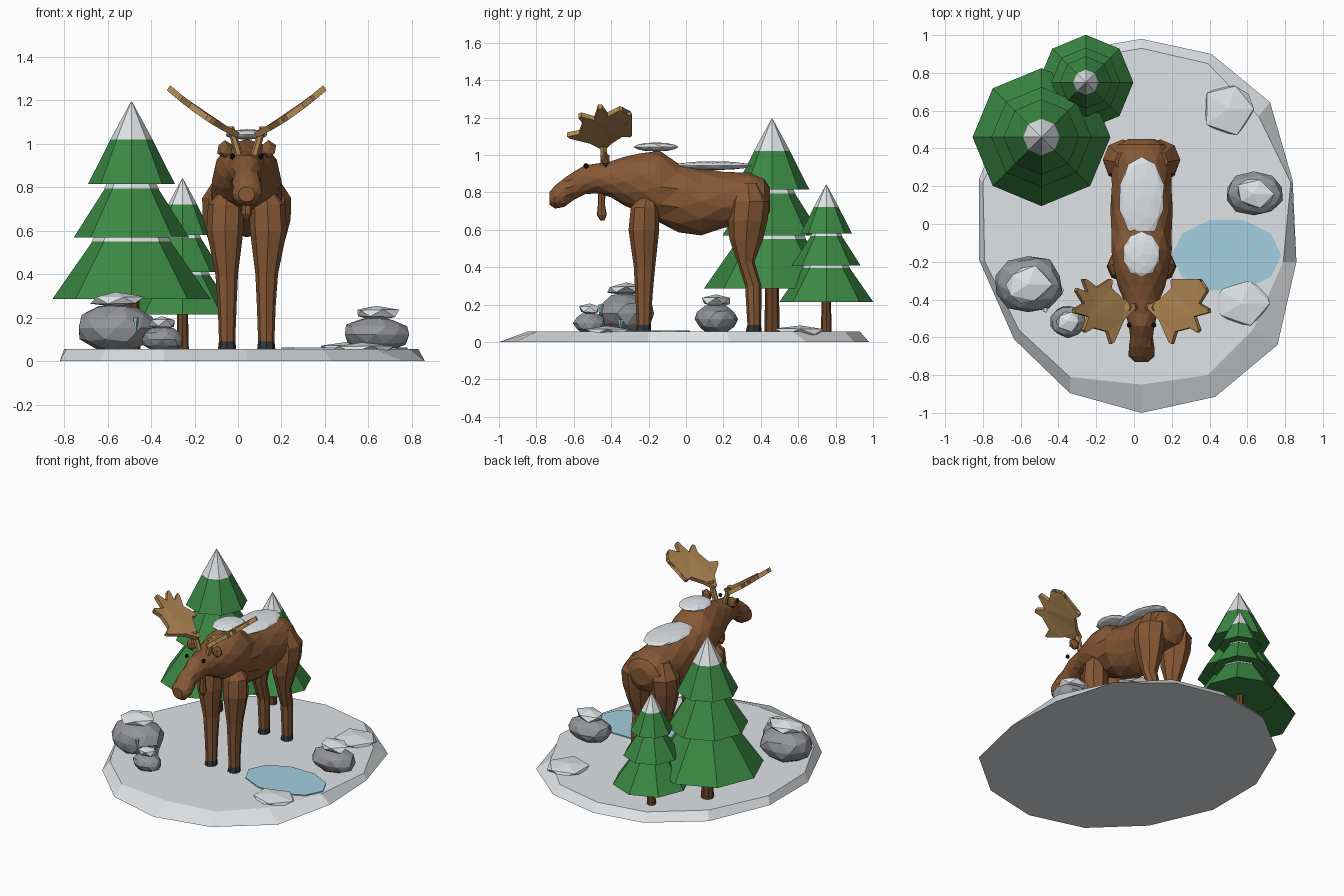
import bpy, bmesh, math, random
from mathutils import Vector

random.seed(4)
cube = bpy.data.objects.get("Cube")
if cube:
    bpy.data.objects.remove(cube)

CX = 0.04        # centre line of the animal
GROUND = 0.055


def material(name, r, g, b):
    m = bpy.data.materials.new(name)
    m.use_nodes = True
    m.diffuse_color = (r, g, b, 1)
    bsdf = next(n for n in m.node_tree.nodes if n.type == 'BSDF_PRINCIPLED')
    bsdf.inputs["Base Color"].default_value = (r, g, b, 1)
    bsdf.inputs["Roughness"].default_value = 0.9
    return m


SNOW = material("snow", 0.74, 0.77, 0.79)
FUR = material("brown fur", 0.24, 0.098, 0.036)
ANTLER = material("antler tan", 0.45, 0.25, 0.09)
GREEN = material("pine green", 0.045, 0.25, 0.058)
BARK = material("bark", 0.15, 0.058, 0.023)
ROCK = material("rock grey", 0.29, 0.30, 0.32)
WATER = material("ice blue", 0.36, 0.62, 0.74)
HOOF = material("hoof grey", 0.03, 0.032, 0.035)
BLACK = material("eye black", 0.006, 0.006, 0.006)


def finish(name, bm, mat):
    bmesh.ops.recalc_face_normals(bm, faces=bm.faces)
    mesh = bpy.data.meshes.new(name)
    bm.to_mesh(mesh)
    bm.free()
    mesh.materials.append(mat)
    ob = bpy.data.objects.new(name, mesh)
    bpy.context.collection.objects.link(ob)
    return ob


def skin_rings(name, rings, mat, facet=False):
    """Bridge equal-length loops of points and cap both ends."""
    bm = bmesh.new()
    loops = [[bm.verts.new(p) for p in ring] for ring in rings]
    n = len(loops[0])
    for a, b in zip(loops, loops[1:]):
        for i in range(n):
            j = (i + 1) % n
            bm.faces.new((a[i], a[j], b[j], b[i]))
    bm.faces.new(loops[0])
    bm.faces.new(loops[-1])
    if facet:
        bmesh.ops.triangulate(bm, faces=bm.faces)
    return finish(name, bm, mat)


def oval(n, ra, rb, phase=0):
    for i in range(n):
        a = math.tau * (i + phase) / n
        yield ra * math.cos(a), rb * math.sin(a)


def upright(name, rings, mat, n=8, facet=False):
    """Loft along z; each ring is (z, x, y, radius x, radius y)."""
    return skin_rings(name, [[(x + u, y + v, z) for u, v in oval(n, ra, rb)]
                             for z, x, y, ra, rb in rings], mat, facet)


def ball(name, loc, size, mat, detail=2, jitter=0.0):
    bm = bmesh.new()
    bmesh.ops.create_icosphere(bm, subdivisions=detail, radius=1)
    for v in bm.verts:
        k = 1 + random.uniform(-jitter, jitter)
        v.co = Vector(loc) + Vector(c * s * k for c, s in zip(v.co, size))
    return finish(name, bm, mat)


# Snowy ground slab
lower = [(.04, -1), (.43, -.915), (.76, -.64), (.86, -.2), (.84, .23), (.72, .645), (.41, .9),
         (.04, .98), (-.31, .92), (-.64, .66), (-.82, .24), (-.82, -.19), (-.635, -.61), (-.34, -.895)]
upper = [(.04, -.85), (.39, -.8), (.63, -.56), (.79, -.2), (.83, .22), (.66, .57), (.39, .85),
         (.04, .93), (-.3, .87), (-.61, .62), (-.8, .22), (-.79, -.2), (-.61, -.56), (-.34, -.81)]
skin_rings("ground", [[(x, y, 0) for x, y in lower], [(x, y, GROUND) for x, y in upper]], SNOW)

# Frozen pond
upright("pond", [(z, .49, -.165, .29, .195) for z in (.054, .062)], WATER, 10)

# Low snow drifts
ball("snow_drift_back", (.5, .61, .055), (.15, .15, .035), SNOW, 1, .1)
ball("snow_drift_front", (.57, -.42, .055), (.16, .13, .03), SNOW, 1, .1)


# Rocks with snow caps
def rock(name, x, y, rx, ry, height):
    half = (height - .04) / 2
    ball(name, (x, y, .04 + half), (rx, ry, half), ROCK, 2, .06)
    ball(name + "_snow", (x, y, height + .015), (rx * .7, ry * .72, .034), SNOW, 1, .14)


rock("rock_large", -.56, -.32, .185, .155, .265)
rock("rock_small", -.35, -.515, .1, .085, .16)
rock("rock_right", .635, .16, .155, .112, .205)

# Ice shards hanging on the large rock
for i, (x, y, z) in enumerate([(-.47, -.455, .2), (-.385, -.35, .12)]):
    upright(f"ice_shard_{i + 1}", [(z, x, y, .015, .015), (z - .06, x, y, .003, .003)], WATER, 5)


# Pine trees: trunk, three skirts with snow bands between, snow tip
def tree(name, x, y, s):
    def part(label, rings, mat):
        upright(name + label, [(GROUND + z * s, x, y, r * s, r * s) for z, r in rings], mat)
    part("_trunk", [(-.02, .042), (.25, .036)], BARK)
    for i, (z0, r0, z1, r1) in enumerate([(.23, .365, .495, .18), (.515, .265, .74, .122),
                                          (.76, .2, .965, .096)]):
        part(f"_skirt_{i + 1}", [(z0, r0), (z1, r1)], GREEN)
        if i < 2:
            part(f"_snow_band_{i + 1}", [(z1, r1 + .004), (z1 + .022, r1 - .01)], SNOW)
    part("_snow_tip", [(.965, .097), (1.14, .002)], SNOW)


tree("tall_pine", -.49, .46, 1)
tree("short_pine", -.255, .75, .69)

# Body, neck and head in one loft: (y, z, half width, half height)
spine = [(.45, .76, .07, .06), (.42, .76, .13, .115), (.34, .765, .16, .14), (.2, .76, .163, .155),
         (.08, .75, .165, .18), (-.04, .77, .165, .19), (-.14, .83, .16, .192), (-.24, .85, .15, .165),
         (-.33, .86, .125, .13), (-.4, .87, .1, .1), (-.47, .875, .085, .08), (-.54, .868, .07, .08),
         (-.6, .835, .06, .075), (-.65, .8, .07, .08), (-.7, .775, .068, .062), (-.73, .768, .038, .035)]
skin_rings("body", [[(CX + u, y, z + v) for u, v in oval(12, rx, rz, .5 * (i % 2))]
                    for i, (y, z, rx, rz) in enumerate(spine)], FUR, True)

# Legs, hooves, ears, eyes: (z, side offset, y, radius x, radius y)
front = [(.78, .085, -.21, .04, .04), (.72, .095, -.22, .083, .075), (.6, .1, -.225, .085, .082),
         (.4, .092, -.222, .052, .057), (.25, .09, -.225, .043, .046), (.08, .09, -.225, .037, .037)]
hind = [(.85, .08, .33, .06, .06), (.75, .1, .34, .105, .108), (.65, .105, .33, .097, .106),
        (.55, .1, .322, .075, .09), (.43, .095, .32, .05, .046), (.3, .09, .36, .04, .044),
        (.08, .09, .365, .035, .036)]

# Palmate antler outline: (distance from centre line, y)
palm = [(.04, -.45), (.1, -.51), (.15, -.625), (.165, -.635), (.185, -.57), (.26, -.55), (.3, -.575),
        (.31, -.56), (.285, -.49), (.36, -.47), (.36, -.45), (.31, -.42), (.35, -.355), (.345, -.34),
        (.29, -.36), (.315, -.295), (.3, -.29), (.24, -.335), (.17, -.29), (.16, -.3), (.165, -.34),
        (.1, -.4), (.04, -.43)]


def antler_point(side, d, y, lift):
    sag = .02 * math.sin(math.tau * d / .72)
    return CX + side * (d - lift * .55), y, 1.02 + .66 * d - sag + lift * .83


for label, side in (("left", 1), ("right", -1)):
    for kind, rings in (("front", front), ("hind", hind)):
        placed = [(z, CX + side * dx, y, rx, ry) for z, dx, y, rx, ry in rings]
        upright(f"{kind}_leg_{label}", placed, FUR, 8, True)
        z, x, y, rx, ry = placed[-1]
        upright(f"{kind}_hoof_{label}", [(.09, x, y, rx + .001, ry + .001),
                                         (.054, x, y - .004, rx + .005, ry + .006)], HOOF)
    ball(f"ear_{label}", (CX + side * .1, -.43, .975), (.04, .026, .042), FUR, 1)
    ball(f"eye_{label}", (CX + side * .066, -.535, .942), (.014, .016, .016), BLACK, 1)
    upright(f"antler_stem_{label}", [(.93, CX + side * .03, -.44, .02, .02),
                                     (1.08, CX + side * .075, -.44, .016, .022)], ANTLER, 6)
    skin_rings(f"antler_{label}", [[antler_point(side, d, y, lift) for d, y in palm]
                                   for lift in (-.014, .014)], ANTLER, True)

# Hanging throat bell
upright("throat_bell", [(.83, CX, -.45, .025, .02), (.73, CX, -.452, .022, .02),
                        (.68, CX, -.45, .026, .027), (.65, CX, -.447, .01, .012)], FUR, 7, True)

# Snow resting on the back and shoulder hump
ball("back_snow", (CX, .142, .943), (.122, .215, .024), SNOW, 2, .02)
ball("hump_snow", (CX, -.16, 1.043), (.1, .12, .024), SNOW, 2, .02)
